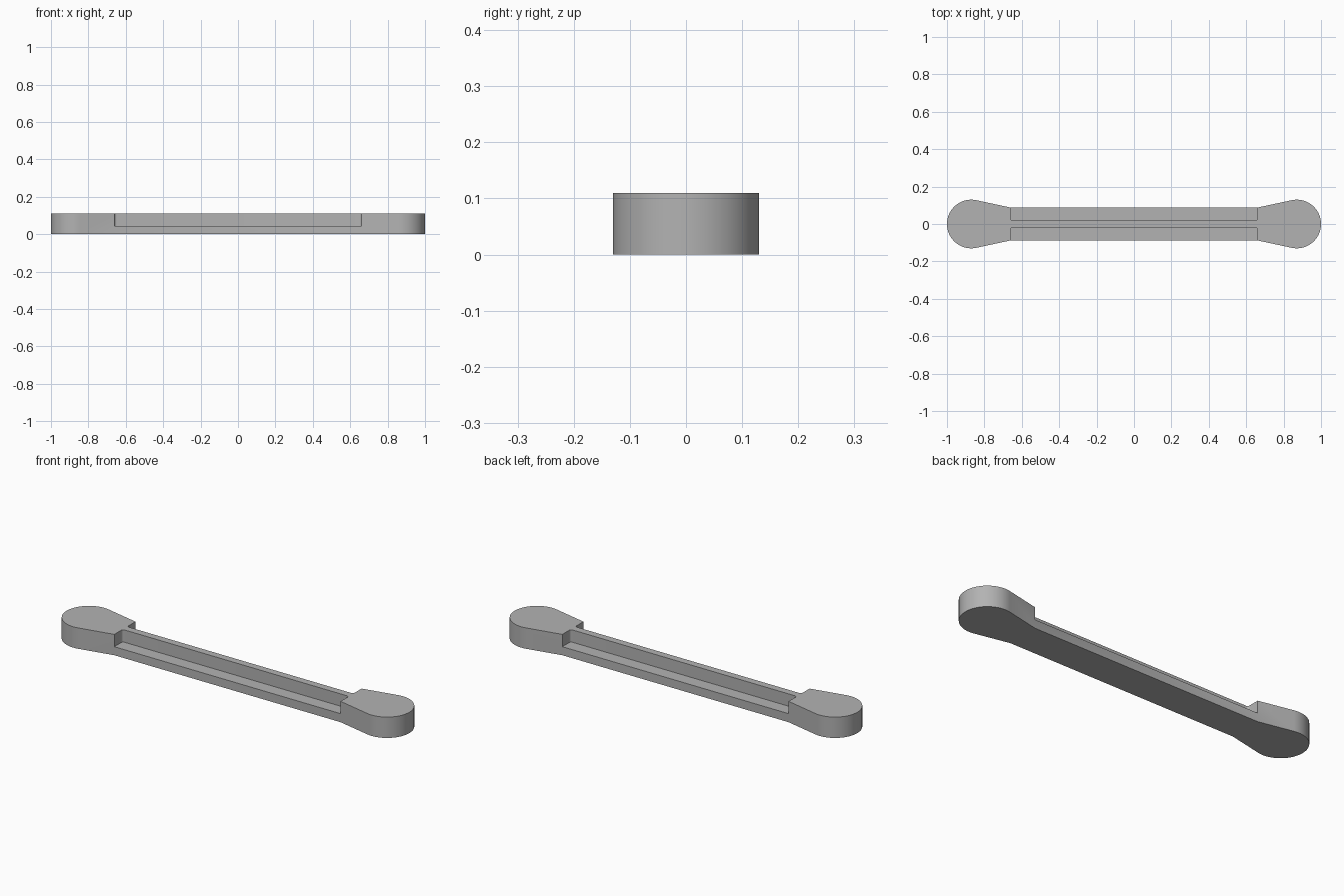
import bpy, bmesh
from math import sin, cos, radians, pi

# Remove the default cube
cube = bpy.data.objects.get("Cube")
if cube:
    bpy.data.objects.remove(cube, do_unlink=True)

HEIGHT, FLOOR = 0.11, 0.045      # full height, top of the side ledges
END_X, END_R = 0.87, 0.13        # rounded end heads
NECK_X, BAR_Y, WEB_Y = 0.66, 0.088, 0.019

grey = bpy.data.materials.new("Plain grey")
grey.use_nodes = True
colour = (0.45, 0.45, 0.45, 1)
grey.diffuse_color = colour
grey.node_tree.nodes["Principled BSDF"].inputs["Base Color"].default_value = colour


def prism(name, outline, z0, z1):
    """Extrude a closed counter-clockwise outline between two heights."""
    bm = bmesh.new()
    base = bm.faces.new([bm.verts.new((x, y, z0)) for x, y in outline])
    top = bmesh.ops.extrude_face_region(bm, geom=[base], use_keep_orig=True)["geom"]
    verts = [v for v in top if isinstance(v, bmesh.types.BMVert)]
    bmesh.ops.translate(bm, verts=verts, vec=(0, 0, z1 - z0))
    bmesh.ops.recalc_face_normals(bm, faces=bm.faces)
    mesh = bpy.data.meshes.new(name)
    bm.to_mesh(mesh)
    bm.free()
    mesh.materials.append(grey)
    ob = bpy.data.objects.new(name, mesh)
    bpy.context.collection.objects.link(ob)
    return ob


def arc(cx, cy, r, a0, a1, steps):
    angles = [radians(a0 + (a1 - a0) * i / steps) for i in range(steps + 1)]
    return [(cx + r * cos(a), cy + r * sin(a)) for a in angles]


# Link body: a narrow bar flaring tangentially into a round head at each end
half = [(NECK_X, -BAR_Y)] + arc(END_X, 0, END_R, -102, 102, 48) + [(NECK_X, BAR_Y)]
body = prism("link_bar", half + [(-x, -y) for x, y in half], 0, HEIGHT)

# Side pockets leave a thin upright web; their inner corners are filleted
FILLET = 0.012
for name, side in (("back_pocket_cutter", 1), ("front_pocket_cutter", -1)):
    cx, cy = NECK_X - FILLET, WEB_Y + FILLET
    outline = ([(NECK_X, 0.2), (-NECK_X, 0.2)]
               + arc(-cx, cy, FILLET, 180, 270, 6)
               + arc(cx, cy, FILLET, 270, 360, 6))
    cutter = prism(name, [(x * side, y * side) for x, y in outline], FLOOR, HEIGHT + 0.1)
    cutter.hide_render = True
    cutter.hide_set(True)
    cut = body.modifiers.new(name, 'BOOLEAN')
    cut.operation = 'DIFFERENCE'
    cut.solver = 'EXACT'
    cut.object = cutter

# Bake the cuts and drop the cutters
bpy.context.view_layer.update()
result = bpy.data.meshes.new_from_object(
    body.evaluated_get(bpy.context.evaluated_depsgraph_get()))
cutters = [m.object for m in body.modifiers]
body.modifiers.clear()
body.data = result
for cutter in cutters:
    bpy.data.objects.remove(cutter, do_unlink=True)

# Smooth the round ends, keep the machined edges sharp
bpy.ops.object.select_all(action='DESELECT')
body.select_set(True)
bpy.context.view_layer.objects.active = body
bpy.ops.object.shade_smooth_by_angle(angle=radians(25))
